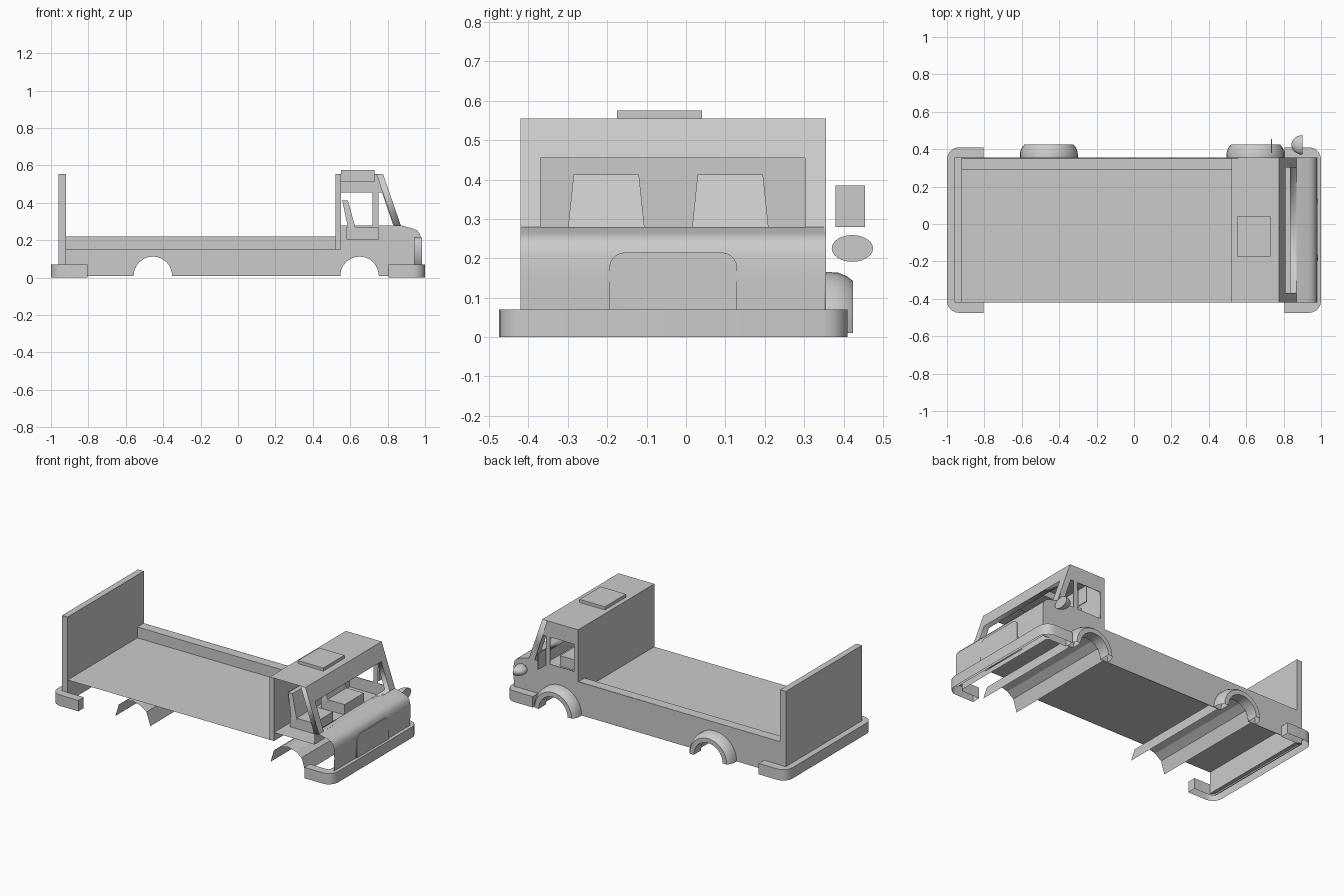
import bpy, bmesh, math
from mathutils import Matrix, Vector

if "Cube" in bpy.data.objects:
    bpy.data.objects.remove(bpy.data.objects["Cube"])

Y0, Y1 = -0.42, 0.355          # open side and panelled side of the body
ARCHES = (-0.455, 0.65)        # wheel centres along x


def finish(name, bm, smooth=False):
    bmesh.ops.recalc_face_normals(bm, faces=bm.faces)
    me = bpy.data.meshes.new(name)
    bm.to_mesh(me)
    bm.free()
    ob = bpy.data.objects.new(name, me)
    bpy.context.collection.objects.link(ob)
    if smooth:
        bpy.ops.object.select_all(action='DESELECT')
        bpy.context.view_layer.objects.active = ob
        ob.select_set(True)
        bpy.ops.object.shade_smooth_by_angle(angle=math.radians(35))
    return ob


def box(name, x0, x1, y0, y1, z0, z1):
    bm = bmesh.new()
    bmesh.ops.create_cube(bm, size=1)
    for v in bm.verts:
        v.co = Vector((x0 + (v.co.x + .5) * (x1 - x0),
                       y0 + (v.co.y + .5) * (y1 - y0),
                       z0 + (v.co.z + .5) * (z1 - z0)))
    return finish(name, bm)


def rows(name, lines, smooth=False):
    """Skin a list of equally long point rows into a sheet."""
    bm = bmesh.new()
    vs = [[bm.verts.new(p) for p in line] for line in lines]
    for a, b in zip(vs, vs[1:]):
        for i in range(len(a) - 1):
            bm.faces.new((a[i], a[i + 1], b[i + 1], b[i]))
    return finish(name, bm, smooth)


def sheet(name, prof, y0=Y0, y1=Y1, smooth=False):
    """Sweep an open x-z profile along y."""
    return rows(name, [[(x, y, z) for x, z in prof] for y in (y0, y1)], smooth)


def plate(name, loops, thick, origin, u, v, w):
    """Flat plate; the first loop is the outline, further loops are holes."""
    cu = bpy.data.curves.new(name, 'CURVE')
    cu.dimensions, cu.fill_mode, cu.extrude = '2D', 'BOTH', thick / 2
    for loop in loops:
        sp = cu.splines.new('POLY')
        sp.points.add(len(loop) - 1)
        for p, (a, b) in zip(sp.points, loop):
            p.co = (a, b, 0, 1)
        sp.use_cyclic_u = True
    ob = bpy.data.objects.new(name, cu)
    bpy.context.collection.objects.link(ob)
    bpy.ops.object.select_all(action='DESELECT')
    bpy.context.view_layer.objects.active = ob
    ob.select_set(True)
    bpy.ops.object.convert(target='MESH')
    m = Matrix((u, v, w)).transposed().to_4x4()
    m.translation = origin
    bpy.context.object.data.transform(m)


def rect(a0, a1, b0, b1):
    return [(a0, b0), (a1, b0), (a1, b1), (a0, b1)]


def arc(cx, cz, r, a0, a1, n):
    return [(cx + r * math.cos(math.radians(a0 + (a1 - a0) * i / n)),
             cz + r * math.sin(math.radians(a0 + (a1 - a0) * i / n))) for i in range(n + 1)]


# Side panel with wheel cutouts and cab windows
nose = [(.975, .01), (.98, .15), (.979, .205), (.972, .235), (.957, .253), (.935, .263), (.87, .28)]
outline = [(-.96, .01)]
for cx in ARCHES:
    outline += arc(cx, .01, .103, 180, 0, 12)
outline += nose + [(.775, .555), (.52, .555), (.52, .22), (-.96, .22)]
windows = [rect(.55, .72, .28, .455),
           [(.75, .28), (.83, .28), (.77, .455), (.75, .455)]]
plate("side_panel", [outline] + windows, .004, (0, Y1 - .002, 0), (1, 0, 0), (0, 0, 1), (0, -1, 0))

# Load bed, its side rail and the end walls
rows("bed_floor_and_rail", [[(x, y, z) for y, z in ((Y0, .15), (.29, .15), (.29, .22), (Y1, .22))]
                            for x in (-.92, .52)])
box("rear_wall", -.96, -.92, Y0, Y1, .01, .555)
box("cab_back_wall", .52, .55, Y0, Y1, .15, .555)

# Cab shell
sheet("hood", nose, smooth=True)
sheet("roof", [(.52, .555), (.775, .555)])
box("roof_vent", .55, .73, -.175, .04, .512, .575)
plate("windshield_frame", [rect(Y0, Y1, .275, .555), rect(-.37, .302, .28, .455)], .036,
      (.9487, 0, 0), (0, 1, 0), (-.345, 0, 1), (1, 0, 0))
sheet("cab_floor_and_dash", [(.55, .205), (.84, .205), (.84, .28), (.87, .28)])

# Grille panel with rounded top corners
grille = [(-.195, .03), (.13, .03)] + arc(.09, .175, .04, 0, 90, 5) + arc(-.155, .175, .04, 90, 180, 5)
plate("grille_panel", [grille], .043, (.962, 0, 0), (0, 1, 0), (0, 0, 1), (1, 0, 0))

# Seats
for side, yc in (("right", -.2025), ("left", .1125)):
    box(side + "_seat_cushion", .58, .75, yc - .098, yc + .098, .205, .272)
    bm = bmesh.new()
    low = [bm.verts.new((x, yc + s, .26)) for x, s in ((.59, -.099), (.63, -.099), (.63, .099), (.59, .099))]
    top = [bm.verts.new((x, yc + s, .413)) for x, s in ((.557, -.083), (.587, -.083), (.587, .083), (.557, .083))]
    bm.faces.new(low)
    bm.faces.new(top)
    for i in range(4):
        j = (i + 1) % 4
        bm.faces.new((low[i], low[j], top[j], top[i]))
    finish(side + "_seat_back", bm)

# Wheel wells and flared fenders
for tag, cx in zip(("rear", "front"), ARCHES):
    well = [(cx - .124, .01), (cx - .1, .09), (cx - .055, .122), (cx, .139),
            (cx + .055, .124), (cx + .097, .095), (cx + .124, .01)]
    sheet(tag + "_wheel_well", well)
    flare = ((Y1, .155), (.385, .154), (.408, .145), (.424, .132), (.424, .103), (Y1, .103))
    rows(tag + "_fender", [[(x, y, z) for x, z in arc(cx, .01, r, 0, 180, 16)] for y, r in flare], True)

# Bumpers: U-shaped channels, open below
yc = (Y0 + Y1) / 2


def u_path(half, end, r):
    pts = [(.805, -half)] + arc(end - r, -half + r, r, -90, 0, 5)
    return pts + [(x, -y) for x, y in reversed(pts)]


outer, inner = u_path(.4425, 1.0, .065), u_path(.3875, .945, .02)
for tag, s in (("front", 1), ("rear", -1)):
    layers = [(outer, 0), (outer, .07), (inner, .07), (inner, 0)]
    rows(tag + "_bumper", [[(s * x, y + yc, z) for x, y in path] for path, z in layers], True)
    for n, e in (("left", 1), ("right", -1)):
        ya, yb = yc + e * .3875, yc + e * .4425
        rows(f"{tag}_bumper_{n}_end", [[(s * .805, y, z) for y in (ya, yb)] for z in (0, .07)])

# Side mirror plate and domed mirror
box("side_mirror", .732, .738, .38, .455, .28, .385)
bm = bmesh.new()
bmesh.ops.create_uvsphere(bm, u_segments=24, v_segments=12, radius=1)
cut = bmesh.ops.bisect_plane(bm, geom=bm.verts[:] + bm.edges[:] + bm.faces[:], plane_co=(0, 0, 0),
                             plane_no=(1, 0, 0), clear_outer=True)
rim = [e for e in bm.edges if e.is_boundary]
bmesh.ops.contextual_create(bm, geom=rim)
bm.transform(Matrix.Translation((.902, .4225, .225)) @ Matrix.Diagonal((.06, .0525, .034, 1)))
finish("domed_mirror", bm, True)
